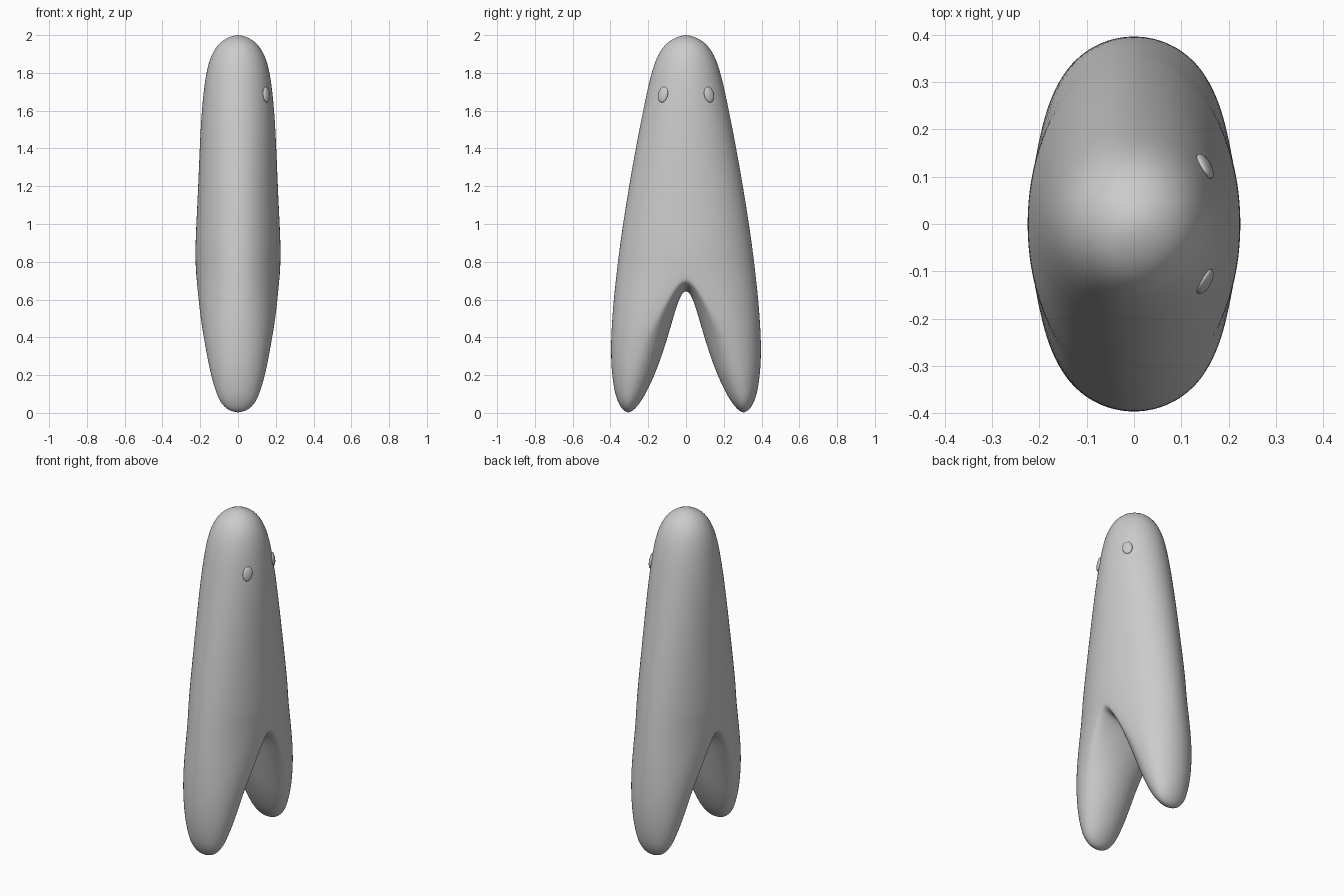
import bpy, bmesh
from math import sin, cos, pi, radians
from mathutils import Matrix, Vector

cube = bpy.data.objects.get("Cube")
if cube:
    bpy.data.objects.remove(cube, do_unlink=True)

grey = bpy.data.materials.new("light grey")
grey.use_nodes = True
grey.diffuse_color = (0.6, 0.6, 0.6, 1)
grey.node_tree.nodes["Principled BSDF"].inputs["Base Color"].default_value = grey.diffuse_color

HALF = 12  # segments in half a ring

# torso sections: height, half width x, half width y
TORSO = [(1.99, .05, .05), (1.96, .10, .105), (1.9, .142, .15), (1.8, .173, .187),
         (1.6, .195, .23), (1.4, .205, .269), (1.2, .213, .305), (1.0, .223, .337),
         (.86, .229, .357), (.76, .226, .369)]
# leg sections: height, half width x, inner y, centre y, outer y
LEG = [(.62, .213, .032, .09, .384), (.5, .2, .068, .16, .393), (.4, .183, .096, .215, .398),
       (.3, .165, .128, .25, .399), (.2, .145, .165, .275, .393), (.1, .115, .213, .295, .377),
       (.05, .09, .245, .303, .357), (.015, .055, .275, .306, .335)]
CROTCH_DIP = .105


def finish(bm, name, levels):
    bmesh.ops.recalc_face_normals(bm, faces=bm.faces)
    mesh = bpy.data.meshes.new(name)
    bm.to_mesh(mesh)
    bm.free()
    mesh.materials.append(grey)
    mesh.shade_smooth()
    obj = bpy.data.objects.new(name, mesh)
    bpy.context.collection.objects.link(obj)
    if levels:
        sub = obj.modifiers.new("smooth", 'SUBSURF')
        sub.levels = sub.render_levels = levels
    return obj


def bridge(bm, upper, lower):
    n = len(upper)
    for i in range(n):
        j = (i + 1) % n
        bm.faces.new((upper[i], upper[j], lower[j], lower[i]))


def cap(bm, ring, point):
    tip = bm.verts.new(point)
    for i in range(len(ring)):
        bm.faces.new((ring[i], ring[(i + 1) % len(ring)], tip))


# body: one lofted skin that splits into two legs
bm = bmesh.new()
angles = [-pi / 2 + pi * i / HALF for i in range(2 * HALF)]
rings = [[bm.verts.new((a * sin(t), b * cos(t), z)) for t in angles] for z, a, b in TORSO]
cap(bm, rings[0], (0, 0, 2.002))
for upper, lower in zip(rings, rings[1:]):
    bridge(bm, upper, lower)

# arch between the legs
hip = rings[-1]
z0, a0, b0 = TORSO[-1]
seam = [bm.verts.new((a0 * sin(t), 0, z0 + CROTCH_DIP * cos(t))) for t in angles[HALF + 1:]]

for side in (1, -1):
    if side == 1:
        previous = hip[:HALF + 1] + seam
    else:
        previous = [hip[0]] + hip[:HALF - 1:-1] + seam
    for z, a, inner, centre, outer in LEG:
        ring = []
        for t in angles:
            reach = outer - centre if cos(t) > 0 else centre - inner
            ring.append(bm.verts.new((a * sin(t), side * (centre + reach * cos(t)), z)))
        bridge(bm, previous, ring)
        previous = ring
    cap(bm, previous, (0, side * .306, 0))
finish(bm, "body", 2)

# eyes: flattened beads lying on the +x face
for side, name in ((1, "eye_back"), (-1, "eye_front")):
    bm = bmesh.new()
    bmesh.ops.create_uvsphere(bm, u_segments=24, v_segments=16, radius=1)
    place = (Matrix.Translation((.15, side * .122, 1.685))
             @ Matrix.Rotation(side * radians(31), 4, 'Z')
             @ Matrix.Rotation(radians(-8), 4, 'Y')
             @ Matrix.Rotation(side * radians(10), 4, 'X')
             @ Matrix.Diagonal((.012, .029, .042, 1)))
    bmesh.ops.transform(bm, matrix=place, verts=bm.verts)
    finish(bm, name, 0)
